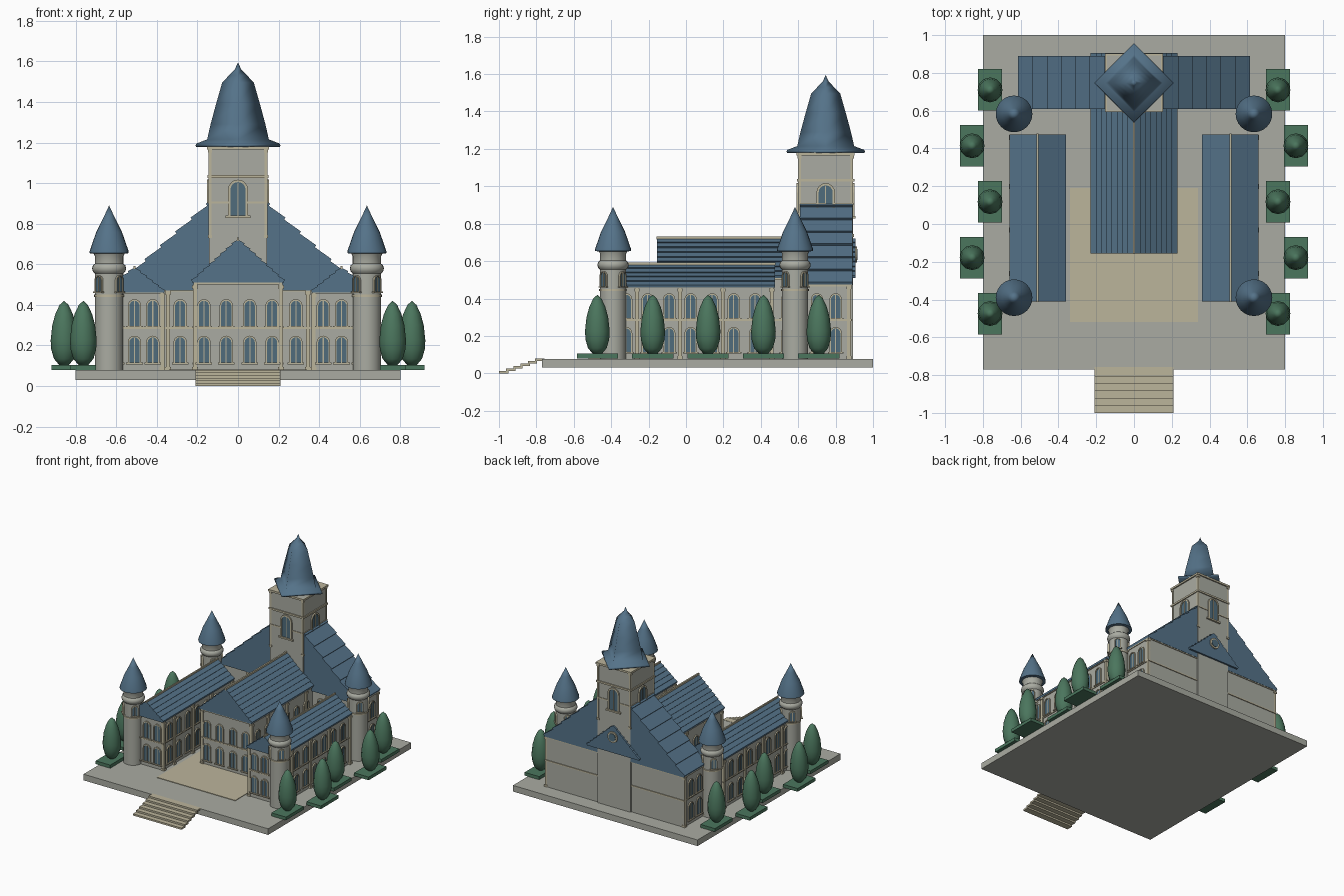
import bpy, bmesh
from math import pi, sin, cos, radians
from mathutils import Matrix, Vector

cube = bpy.data.objects.get("Cube")
if cube:
    bpy.data.objects.remove(cube, do_unlink=True)


def material(name, rgb):
    m = bpy.data.materials.new(name)
    m.use_nodes = True
    m.diffuse_color = (*rgb, 1)
    bsdf = next(n for n in m.node_tree.nodes if n.type == 'BSDF_PRINCIPLED')
    bsdf.inputs["Base Color"].default_value = (*rgb, 1)
    bsdf.inputs["Roughness"].default_value = 0.8
    return m


STONE = material("stone", (0.40, 0.41, 0.36))
TRIM = material("trim", (0.50, 0.46, 0.33))
SLATE = material("slate", (0.09, 0.17, 0.25))
GLASS = material("glass", (0.08, 0.15, 0.20))
LEAF = material("leaf", (0.07, 0.18, 0.11))


def finish(bm, name, mat, smooth=None):
    bmesh.ops.recalc_face_normals(bm, faces=bm.faces)
    me = bpy.data.meshes.new(name)
    bm.to_mesh(me)
    bm.free()
    me.materials.append(mat)
    ob = bpy.data.objects.new(name, me)
    bpy.context.collection.objects.link(ob)
    if smooth:
        bpy.ops.object.select_all(action='DESELECT')
        ob.select_set(True)
        bpy.context.view_layer.objects.active = ob
        bpy.ops.object.shade_smooth_by_angle(angle=radians(smooth))
    return ob


def box(bm, x0, x1, y0, y1, z0, z1, mx=Matrix()):
    size = Matrix.Diagonal((x1 - x0, y1 - y0, z1 - z0, 1))
    mid = Matrix.Translation(((x0 + x1) / 2, (y0 + y1) / 2, (z0 + z1) / 2))
    bmesh.ops.create_cube(bm, size=1, matrix=mx @ mid @ size)


def prism(bm, pts, y0, y1, mx=Matrix()):
    """Extrude an x-z outline along y."""
    a, b = ([bm.verts.new(mx @ Vector((x, y, z))) for x, z in pts] for y in (y0, y1))
    bm.faces.new(a)
    bm.faces.new(b[::-1])
    for i in range(len(a)):
        bm.faces.new((a[i - 1], a[i], b[i], b[i - 1]))


def solid(name, mat, *dims):
    bm = bmesh.new()
    box(bm, *dims)
    return finish(bm, name, mat)


def lathe(name, mat, profile, sides, x, y, smooth=40):
    bm = bmesh.new()
    rings = []
    for r, z in profile:
        if r == 0:
            rings.append([bm.verts.new((x, y, z))] * sides)
        else:
            rings.append([bm.verts.new((x + r * cos(2 * pi * i / sides),
                                        y + r * sin(2 * pi * i / sides), z)) for i in range(sides)])
    for lo, hi in zip(rings, rings[1:]):
        for i in range(sides):
            quad = [lo[i - 1], lo[i], hi[i], hi[i - 1]]
            bm.faces.new(list(dict.fromkeys(quad)))
    if profile[0][0]:
        bm.faces.new(rings[0])
    return finish(bm, name, mat, smooth)


frames, panes, pilasters, bands = (bmesh.new() for _ in range(4))


def arch(w, h, steps=8):
    r = w / 2
    curve = [(r * cos(pi * i / steps), h - r + r * sin(pi * i / steps)) for i in range(steps + 1)]
    return [(r, 0)] + curve + [(-r, 0)]


def window(x, y, z, turn=0, w=0.05, h=0.125):
    """Arched window; turn 0 faces the front."""
    mx = Matrix.Translation((x, y, z)) @ Matrix.Rotation(turn, 4, 'Z')
    prism(panes, arch(w, h), -0.003, 0.003, mx)
    t = w * 0.16
    inner, outer = arch(w, h), arch(w + 2 * t, h + t)
    for i in range(len(inner) - 1):
        prism(frames, [inner[i], outer[i], outer[i + 1], inner[i + 1]], -0.009, 0.003, mx)
    box(frames, -w / 2 - 2 * t, w / 2 + 2 * t, -0.013, 0.003, -t, 0, mx)
    box(frames, -0.0025, 0.0025, -0.006, 0.003, 0, h - 0.002, mx)


def floors(x, y, turn=0):
    for z in (0.115, 0.295):
        window(x, y, z, turn)


def band(x0, x1, y0, y1, z, h=0.01, out=0.006):
    box(bands, x0 - out, x1 + out, y0 - out, y1 + out, z, z + h)


def pilaster(x, y, top, r=0.01, base=0.078):
    box(pilasters, x - r, x + r, y - r, y + r, base, top)
    for z, h in ((base, 0.015), (top - 0.02, 0.015)):
        box(pilasters, x - r - 0.004, x + r + 0.004, y - r - 0.004, y + r + 0.004, z, z + h)


def roof(name, cx, half, y0, y1, eave, ridge, courses, step):
    """Gable roof with overlapping slate courses."""
    slope = Vector((-half, ridge - eave))
    out = Vector((ridge - eave, half)).normalized() * step
    side = [Vector((half, eave - 0.008))]
    for i in range(courses):
        low = Vector((half, eave)) + slope * (i / courses)
        side += [low + out, low + slope / courses]
        if i < courses - 1:
            side.append(low + slope / courses + out * 0.01)
    pts = [(cx + p.x, p.y) for p in side] + [(cx - p.x, p.y) for p in side[-2::-1]]
    bm = bmesh.new()
    prism(bm, pts, y0, y1)
    return finish(bm, name, SLATE)


# Terrace, courtyard and front steps
solid("terrace", STONE, -0.8, 0.8, -0.77, 1, 0.03, 0.078)
solid("courtyard", TRIM, -0.34, 0.34, -0.52, 0.19, 0.075, 0.082)
bm = bmesh.new()
rise = 0.08 / 6
for i in range(6):
    front = -1 + i * 0.0385
    box(bm, -0.21, 0.21, front, front + 0.05, i * rise, (i + 1) * rise)
finish(bm, "front_steps", TRIM)

# Central hall
solid("hall_walls", STONE, -0.21, 0.21, -0.14, 0.88, 0.075, 0.515)
roof("hall_roof", 0, 0.225, -0.155, 0.905, 0.518, 0.722, 8, 0.008)
solid("hall_ridge", TRIM, -0.006, 0.006, -0.158, 0.6, 0.715, 0.732)
band(-0.21, 0.21, -0.14, 0.6, 0.28)
band(-0.21, 0.21, -0.14, 0.6, 0.5, 0.015, 0.01)
for x in (-0.168, -0.058, 0.058, 0.168):
    floors(x, -0.14)
for s in (-1, 1):
    for k in range(6):
        floors(s * 0.21, -0.06 + k * 0.12, s * pi / 2)
    for y in (-0.135, 0.06, 0.3, 0.535):
        pilaster(s * 0.212, y, 0.5)

# Rear block
solid("rear_walls", STONE, -0.6, 0.6, 0.625, 0.882, 0.075, 0.485)
roof("rear_roof", 0, 0.605, 0.61, 0.89, 0.48, 1.025, 8, 0.012)
band(-0.6, 0.6, 0.625, 0.882, 0.28)
band(-0.6, 0.6, 0.625, 0.882, 0.465, 0.012)
for s in (-1, 1):
    floors(s * 0.285, 0.625, 0)
    for y in (0.7, 0.8):
        floors(s * 0.6, y, s * pi / 2)
    for y in (0.635, 0.872):
        pilaster(s * 0.596, y, 0.47)
    pilaster(s * 0.345, 0.625, 0.47)

# Side wings
for s, tag in ((1, "left"), (-1, "right")):
    cx = s * 0.51
    x0, x1 = cx - 0.135, cx + 0.135
    solid(tag + "_wing_walls", STONE, x0, x1, -0.395, 0.465, 0.075, 0.47)
    roof(tag + "_wing_roof", cx, 0.146, -0.41, 0.475, 0.468, 0.583, 5, 0.007)
    solid(tag + "_wing_ridge", TRIM, cx - 0.005, cx + 0.005, -0.413, 0.478, 0.578, 0.592)
    band(x0, x1, -0.395, 0.465, 0.28)
    band(x0, x1, -0.395, 0.465, 0.455, 0.012, 0.008)
    for dx in (-0.09, 0, 0.09):
        floors(cx + dx, -0.395)
    for x, d in ((x0, -1), (x1, 1)):
        for k in range(7):
            floors(x, -0.32 + k * 0.115, d * pi / 2)
        for y in (-0.388, -0.262, -0.032, 0.198, 0.458):
            pilaster(x + d * 0.002, y, 0.458)

# Bell tower
ty = 0.747
solid("bell_tower", STONE, -0.143, 0.143, 0.602, 0.892, 0.075, 1.18)
for z, h, out in ((0.9, 0.01, 0.004), (1.025, 0.014, 0.008), (1.165, 0.015, 0.01)):
    band(-0.143, 0.143, 0.602, 0.892, z, h, out)
for i in range(4):
    a = i * pi / 2
    window(0.144 * sin(a), ty - 0.146 * cos(a), 0.84, a, 0.075, 0.165)
for x in (-0.138, 0.138):
    for y in (0.607, 0.887):
        pilaster(x, y, 1.17, 0.007, 0.73)
lathe("bell_tower_spire", SLATE,
      [(0.205, 1.178), (0.21, 1.185), (0.205, 1.195), (0.152, 1.215), (0.135, 1.29), (0.108, 1.39),
       (0.078, 1.495), (0.045, 1.53), (0.016, 1.56), (0, 1.595)], 4, 0, ty, 100)

# Round window in the rear gable
for name, mat, r0, y0 in (("round_window_frame", TRIM, 0.042, 0.914), ("round_window_glass", GLASS, 0.03, 0.918)):
    bm = bmesh.new()
    prism(bm, [(r0 * cos(k * pi / 10), 0.635 + r0 * sin(k * pi / 10)) for k in range(20)], 0.89, y0)
    finish(bm, name, mat)

# Corner turrets
for s, side in ((1, "left"), (-1, "right")):
    for y, end in ((-0.39, "front"), (0.583, "rear")):
        x, tag = s * 0.635, end + "_" + side
        lathe(tag + "_turret", STONE,
              [(0.07, 0.075), (0.07, 0.555), (0.08, 0.565), (0.084, 0.58), (0.08, 0.595), (0.07, 0.603),
               (0.07, 0.64), (0.08, 0.66)], 24, x, y)
        lathe(tag + "_turret_roof", SLATE,
              [(0.08, 0.652), (0.097, 0.655), (0.095, 0.668), (0.064, 0.757), (0.03, 0.825), (0, 0.89)], 24, x, y)
        lathe(tag + "_turret_ring", TRIM, [(0.074, 0.44), (0.074, 0.45), (0.07, 0.452)], 24, x, y)
        for k in range(4):
            a = pi / 4 + k * pi / 2
            window(x + 0.069 * sin(a), y - 0.069 * cos(a), 0.465, a, 0.036, 0.075)

# Planters and cypress trees
planters = bmesh.new()
for s in (-1, 1):
    for k in range(5):
        x, y = s * (0.857 if k % 2 else 0.762), 0.71 - k * 0.296
        box(planters, x - 0.063, x + 0.063, y - 0.11, y + 0.11, 0.08, 0.105)
        lathe("cypress_tree", LEAF,
              [(0.025, 0.105), (0.05, 0.135), (0.063, 0.18), (0.066, 0.225), (0.058, 0.3),
               (0.043, 0.355), (0.022, 0.4), (0, 0.42)], 12, x, y, 60)
finish(planters, "planters", LEAF)

# Shared trim and glazing
finish(frames, "window_frames", TRIM)
finish(panes, "window_panes", GLASS)
finish(pilasters, "pilasters", TRIM)
finish(bands, "cornice_bands", TRIM)
